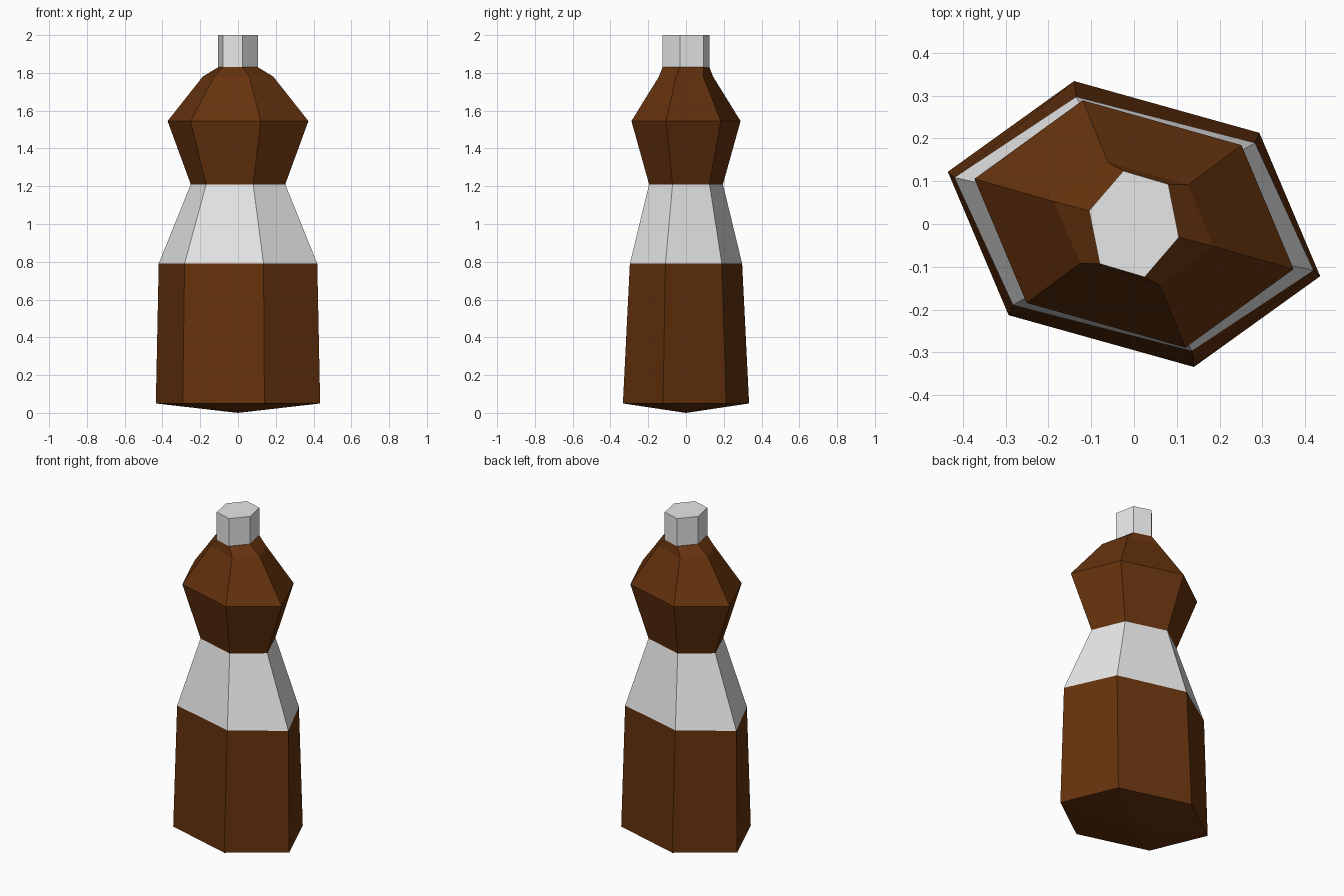
import bpy
import bmesh

cube = bpy.data.objects.get("Cube")
if cube:
    bpy.data.objects.remove(cube, do_unlink=True)


def make_material(name, rgb, roughness):
    mat = bpy.data.materials.new(name)
    mat.use_nodes = True
    color = (*rgb, 1.0)
    mat.diffuse_color = color
    bsdf = mat.node_tree.nodes["Principled BSDF"]
    bsdf.inputs["Base Color"].default_value = color
    bsdf.inputs["Roughness"].default_value = roughness
    return mat


brown = make_material("brown", (0.13, 0.032, 0.004), 0.6)
white = make_material("white", (0.8, 0.8, 0.8), 0.6)

# Half of each hexagon; the other half is its point reflection
BODY = [(0.435, -0.122), (0.293, 0.213), (-0.14, 0.334)]
NECK = [(0.105, -0.031), (0.08, 0.093), (-0.025, 0.124)]


def ring(z, sx=1.0, sy=1.0, half=BODY):
    pts = [(x * sx, y * sy, z) for x, y in half]
    return pts + [(-x, -y, h) for x, y, h in pts]


def loft(name, rings, mat, bottom=None, top=None):
    """Join hexagonal rings; close an end with a fan when its centre height is given."""
    bm = bmesh.new()
    loops = [[bm.verts.new(p) for p in r] for r in rings]
    n = len(loops[0])
    for low, high in zip(loops, loops[1:]):
        for i in range(n):
            j = (i + 1) % n
            bm.faces.new((low[i], low[j], high[j], high[i]))
    for loop, height in ((loops[0], bottom), (loops[-1], top)):
        if height is not None:
            tip = bm.verts.new((0, 0, height))
            for i in range(n):
                bm.faces.new((loop[i], loop[(i + 1) % n], tip))
    bmesh.ops.recalc_face_normals(bm, faces=bm.faces[:])
    mesh = bpy.data.meshes.new(name)
    bm.to_mesh(mesh)
    bm.free()
    mesh.materials.append(mat)
    obj = bpy.data.objects.new(name, mesh)
    bpy.context.collection.objects.link(obj)
    return obj


# Shared seams between the parts
base = ring(0.05)
hip = ring(0.79, 0.965, 0.89)
waist = ring(1.21, 0.575, 0.585)
shoulder = ring(1.545, 0.857, 0.865)
collar = ring(1.78, 0.43, 0.43)
neck = ring(1.83, half=NECK)
rim = ring(2.0, half=NECK)

# Bottle parts from the pointed underside up to the cap
loft("lower_body", [base, hip], brown, bottom=0.0)
loft("label_band", [hip, waist], white)
loft("upper_body", [waist, shoulder, collar, neck], brown)
loft("cap", [neck, rim], white, top=2.0)
